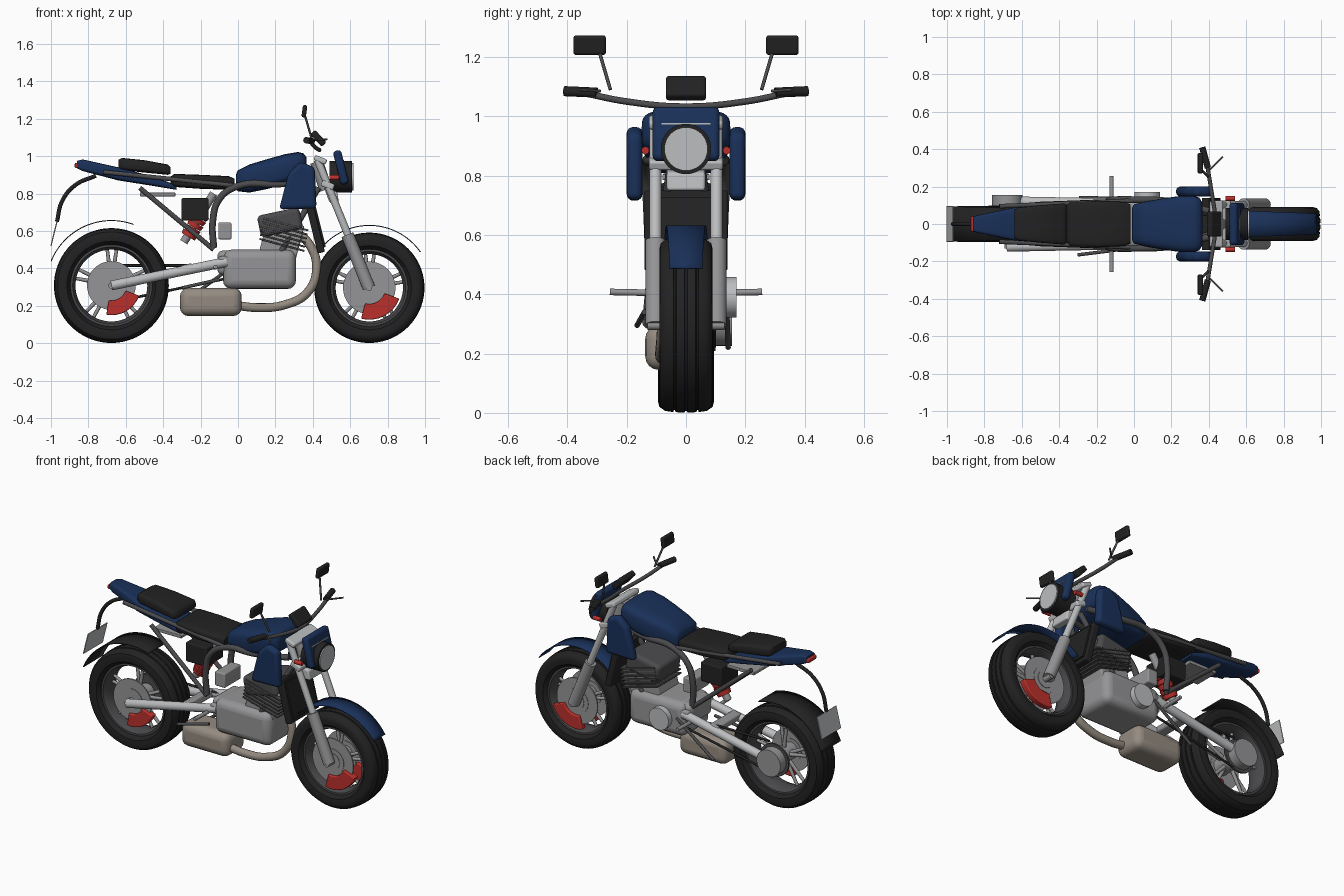
import bpy, bmesh, math
from mathutils import Vector, Matrix

if "Cube" in bpy.data.objects:
    bpy.data.objects.remove(bpy.data.objects["Cube"])

def mat(name, c):
    m = bpy.data.materials.new(name)
    m.diffuse_color = (*c, 1)
    m.use_nodes = True
    m.node_tree.nodes["Principled BSDF"].inputs["Base Color"].default_value = m.diffuse_color
    return m

BLUE = mat("blue_paint", (0.010, 0.030, 0.1))
BLACK = mat("black", (0.016, 0.016, 0.017))
DARK = mat("dark_grey", (0.07, 0.07, 0.075))
STEEL = mat("steel", (0.3, 0.3, 0.31))
RED = mat("red", (0.5, 0.03, 0.025))
WARM = mat("exhaust_metal", (0.3, 0.26, 0.22))
LIGHT = mat("light_metal", (0.5, 0.51, 0.52))

def finish(name, bm, m, bevel=0, angle=40):
    bmesh.ops.recalc_face_normals(bm, faces=bm.faces)
    me = bpy.data.meshes.new(name)
    bm.to_mesh(me)
    bm.free()
    o = bpy.data.objects.new(name, me)
    bpy.context.collection.objects.link(o)
    me.materials.append(m)
    if bevel:
        b = o.modifiers.new("bevel", 'BEVEL')
        b.width, b.segments = bevel, 4
    bpy.ops.object.select_all(action='DESELECT')
    o.select_set(True)
    bpy.context.view_layer.objects.active = o
    bpy.ops.object.shade_smooth_by_angle(angle=math.radians(angle))
    return o

def box(name, c, size, m, bevel=0.01, tilt=0):
    # tilt: degrees about y, positive lowers the front (+x) end
    bm = bmesh.new()
    bmesh.ops.create_cube(bm, size=1, matrix=Matrix.Translation(c) @ Matrix.Rotation(math.radians(tilt), 4, 'Y')
                          @ Matrix.Diagonal((*size, 1)))
    return finish(name, bm, m, bevel)

def rod(name, a, b, r, m, r2=None, n=20):
    a, b = Vector(a), Vector(b)
    bm = bmesh.new()
    q = (b - a).to_track_quat('Z', 'Y').to_matrix().to_4x4()
    bmesh.ops.create_cone(bm, cap_ends=True, segments=n, radius1=r, radius2=r2 or r, depth=(b - a).length,
                          matrix=Matrix.Translation((a + b) / 2) @ q)
    return finish(name, bm, m)

def tube(name, pts, r, m):
    cu = bpy.data.curves.new(name, 'CURVE')
    cu.dimensions, cu.bevel_depth, cu.bevel_resolution, cu.use_fill_caps = '3D', r, 4, True
    cu.resolution_u = 8
    s = cu.splines.new('BEZIER')
    s.bezier_points.add(len(pts) - 1)
    for p, co in zip(s.bezier_points, pts):
        p.co, p.handle_left_type, p.handle_right_type = co, 'AUTO', 'AUTO'
    o = bpy.data.objects.new(name, cu)
    bpy.context.collection.objects.link(o)
    cu.materials.append(m)
    return o

def lathe(name, c, prof, m, n=64):
    # closed (radius, y) profile spun about the y axis
    bm = bmesh.new()
    rings = [[bm.verts.new((c[0] + r * math.cos(t), c[1] + y, c[2] + r * math.sin(t))) for r, y in prof]
             for t in (2 * math.pi * i / n for i in range(n))]
    k = len(prof)
    for i in range(n):
        for j in range(k):
            bm.faces.new((rings[i][j], rings[i][(j + 1) % k], rings[(i + 1) % n][(j + 1) % k], rings[(i + 1) % n][j]))
    return finish(name, bm, m)

def prism(name, pts, y0, y1, m, bevel=0.01):
    bm = bmesh.new()
    f = bm.faces.new([bm.verts.new((x, y0, z)) for x, z in pts])
    g = bmesh.ops.extrude_face_region(bm, geom=[f])
    bmesh.ops.translate(bm, vec=(0, y1 - y0, 0), verts=[v for v in g['geom'] if isinstance(v, bmesh.types.BMVert)])
    return finish(name, bm, m, bevel)

def loft(name, secs, m, e=0.5, n=32):
    # sections along x: (x, low z, high z, half width), rounded-box outline
    bm = bmesh.new()
    sp = lambda v: math.copysign(abs(v) ** e, v)
    rings = [[bm.verts.new((x, w * sp(math.cos(t)), (a + b) / 2 + (b - a) / 2 * sp(math.sin(t))))
              for t in (2 * math.pi * i / n for i in range(n))] for x, a, b, w in secs]
    for p, q in zip(rings, rings[1:]):
        for i in range(n):
            bm.faces.new((p[i], p[(i + 1) % n], q[(i + 1) % n], q[i]))
    bm.faces.new(rings[0])
    bm.faces.new(rings[-1])
    return finish(name, bm, m, angle=60)

def fender(name, c, r, a0, a1, w0, w1, m, n=24):
    bm = bmesh.new()
    rows = []
    for i in range(n + 1):
        t, w = math.radians(a0 + (a1 - a0) * i / n), w0 + (w1 - w0) * i / n
        rows.append([bm.verts.new((c[0] + r * math.cos(t), u * w, c[2] + r * math.sin(t))) for u in (-1, 0, 1)])
    for p, q in zip(rows, rows[1:]):
        for i in range(2):
            bm.faces.new((p[i], p[i + 1], q[i + 1], q[i]))
    o = finish(name, bm, m)
    o.modifiers.new("thickness", 'SOLIDIFY').thickness = 0.005

# Wheels: tyre with grooves, rim, hub and five split spokes
def wheel(pre, c, R, w):
    half = [(R - .095, w * .62), (R - .07, w * .95), (R - .04, w), (R - .02, w * .95), (R - .006, w * .75)]
    groove = lambda y: [(R - .002, y + .005), (R - .008, y + .003), (R - .008, y - .003), (R - .002, y - .005)]
    prof = half + groove(w * .42) + [(R, w * .2), (R, .005), (R - .006, .003), (R - .006, -.003), (R, -.005), (R, -w * .2)]
    prof += groove(-w * .42) + [(r, -y) for r, y in reversed(half)]
    lathe(pre + "_tyre", c, prof, BLACK, 72)
    ri = R - .09
    lathe(pre + "_rim", c, [(ri + .006, -w * .7), (ri + .006, w * .7), (ri - .01, w * .7), (ri - .025, w * .3),
                            (ri - .025, -w * .3), (ri - .01, -w * .7)], DARK)
    rod(pre + "_hub", (c[0], -.075, c[2]), (c[0], .075, c[2]), .05, STEEL, n=32)
    for i in range(5):
        for s in (-1, 1):
            a, b = 2 * math.pi * i / 5 + .3 + s * .08, 2 * math.pi * i / 5 + .3 + s * .13
            rod(f"{pre}_spoke_{i}_{s}", (c[0] + .04 * math.cos(a), s * .006, c[2] + .04 * math.sin(a)),
                (c[0] + (ri - .015) * math.cos(b), s * .006, c[2] + (ri - .015) * math.sin(b)), .012, STEEL, .009, 10)

def brake(pre, c, y, r, a0, a1):
    lathe(pre + "_disc", (c[0], y, c[2]), [(r, -.004), (r, .004), (r * .5, .004), (r * .5, -.004)], STEEL)
    lathe(pre + "_disc_carrier", (c[0], y, c[2]), [(r * .55, -.007), (r * .55, .007), (.02, .007), (.02, -.007)], STEEL)
    arc = [math.radians(a0 + (a1 - a0) * i / 8) for i in range(9)]
    pts = [(c[0] + r * 1.22 * math.cos(t), c[2] + r * 1.22 * math.sin(t)) for t in arc]
    pts += [(c[0] + r * .62 * math.cos(t), c[2] + r * .62 * math.sin(t)) for t in reversed(arc)]
    prism(pre + "_caliper", pts, y - .02, y + .02, RED, .006)

FW, RW = (.702, 0, .296), (-.677, 0, .308)
wheel("front", FW, .295, .09)
wheel("rear", RW, .307, .095)
for s in (-1, 1):
    brake(f"front_brake_{s}", FW, s * .065, .14, -105, -20)
brake("rear_brake", RW, -.07, .13, -100, -20)
rod("rear_hub_cover", (-.677, .09, .308), (-.677, .155, .308), .082, STEEL, n=40)
for c, n in ((FW, "front"), (RW, "rear")):
    rod(n + "_axle", (c[0], -.13, c[2]), (c[0], .13, c[2]), .016, STEEL)
fender("front_fender", FW, .336, 35, 135, .055, .076, BLUE)
fender("rear_fender", RW, .35, 70, 158, .085, .095, BLACK)

# Fork, clamps, radiator shrouds, mirrors and other paired parts
for s in (-1, 1):
    y = s * .103
    rod(f"fork_upper_{s}", (.425, y, .98), (.60, y, .55), .02, LIGHT)
    rod(f"fork_lower_{s}", (.585, y, .58), (.70, y, .296), .034, STEEL)
    rod(f"swingarm_{s}", (-.06, s * .11, .435), (-.677, s * .122, .308), .026, LIGHT)
    tube(f"main_frame_{s}", [(.40, s * .07, .86), (.2, s * .12, .85), (.0, s * .13, .84), (-.1, s * .13, .77),
                             (-.135, s * .125, .65), (-.13, s * .12, .51)], .018, DARK)
    rod(f"seat_rail_{s}", (0, s * .125, .84), (-.72, s * .095, .915), .012, DARK)
    rod(f"seat_brace_{s}", (-.525, s * .105, .83), (-.13, s * .12, .5), .013, DARK)
    rod(f"down_tube_{s}", (.43, s * .05, .83), (.22, s * .1, .47), .016, DARK)
    prism(f"shroud_{s}", [(.27, .91), (.335, .97), (.41, .94), (.42, .72), (.22, .715)], s * .147, s * .2, BLUE, .022)
    rod(f"foot_peg_{s}", (-.12, s * .12, .405), (-.12, s * .257, .408), .011, STEEL)
    rod(f"turn_signal_{s}", (.49, s * .137, .885), (.54, s * .137, .885), .013, RED)
    rod(f"grip_{s}", (.395, s * .3, 1.08), (.365, s * .41, 1.085), .017, BLACK)
    rod(f"lever_{s}", (.405, s * .29, 1.085), (.475, s * .36, 1.09), .005, DARK)
    rod(f"mirror_stem_{s}", (.395, s * .255, 1.09), (.36, s * .29, 1.21), .006, DARK)
    box(f"mirror_{s}", (.355, s * .325, 1.24), (.024, .11, .066), BLACK, .01, 8)
box("top_clamp", (.44, 0, .98), (.07, .25, .03), LIGHT, .01, 22)
box("lower_clamp", (.48, 0, .845), (.07, .25, .035), LIGHT, .01, 22)
prism("clamp_cover", [(.46, .83), (.53, .81), (.54, .75), (.49, .75)], -.065, .065, LIGHT)
rod("steering_head", (.42, 0, .97), (.47, 0, .82), .035, STEEL)
tube("handlebar", [(.385, -.35, 1.08), (.41, -.2, 1.05), (.435, 0, 1.033), (.41, .2, 1.05), (.385, .35, 1.08)], .011, DARK)
box("display", (.43, 0, 1.095), (.09, .135, .035), BLACK, .01, 48)

# Headlight and nose fairing
def x_disc(name, x0, x1, r, m):
    rod(name, (x0, 0, .89), (x1, 0, .89), r, m, n=48)
x_disc("headlight_shell", .49, .61, .085, BLACK)
x_disc("headlight_lens", .60, .617, .073, LIGHT)
box("nose_fairing", (.55, 0, .94), (.045, .225, .185), BLUE, .018, -14)
box("nose_stripe", (.562, 0, .975), (.012, .165, .006), LIGHT, .001)

# Tank, seats and tail
loft("fuel_tank", [(-.012, .825, .90, .085), (0, .812, .925, .105), (.06, .805, .955, .12), (.16, .825, .985, .138),
                   (.25, .85, 1.01, .15), (.32, .875, 1.022, .15), (.35, .89, 1.015, .14), (.365, .91, .995, .115)], BLUE)
loft("rider_seat", [(-.36, .85, .89, .1), (-.34, .835, .905, .118), (-.2, .825, .9, .125), (-.05, .82, .893, .118),
                    (-.02, .83, .88, .105)], BLACK, .4)
loft("passenger_seat", [(-.64, .935, .98, .075), (-.62, .925, .99, .088), (-.5, .912, .978, .1), (-.375, .9, .955, .11),
                        (-.36, .905, .94, .1)], BLACK, .4)
loft("tail", [(-.86, .935, .975, .04), (-.83, .92, .982, .048), (-.64, .87, .94, .088), (-.45, .84, .89, .105),
              (-.33, .82, .845, .1)], BLUE, .4)
box("tail_light", (-.863, 0, .95), (.02, .08, .026), RED, .006)
tube("plate_bracket", [(-.76, 0, .895), (-.87, 0, .845), (-.94, 0, .76), (-.968, 0, .65)], .011, BLACK)
box("number_plate", (-.984, 0, .585), (.006, .19, .135), LIGHT, .001, 14)
box("tail_tray", (-.43, 0, .795), (.19, .16, .02), STEEL, .004)

# Engine: crankcase, finned barrel, head, radiator and exhaust
box("crankcase", (.115, 0, .395), (.39, .27, .21), STEEL, .045)
box("gearbox", (-.03, 0, .43), (.16, .22, .13), STEEL, .03)
rod("clutch_cover", (.07, .1, .39), (.07, .17, .39), .068, LIGHT, n=40)
for i in range(6):
    box(f"cooling_fin_{i}", (.235 + .004 * i, 0, .525 + .022 * i), (.25, .24, .01), DARK, .002, 15)
box("cylinder", (.235, 0, .56), (.2, .2, .19), STEEL, .01, 15)
box("cylinder_head", (.225, 0, .645), (.23, .23, .12), DARK, .025, -12)
box("radiator", (.413, 0, .615), (.04, .28, .27), BLACK, .006, -14)
box("radiator_core", (.437, 0, .62), (.012, .24, .22), BLACK, .002, -14)
tube("exhaust_pipe", [(.3, -.05, .6), (.38, -.06, .53), (.42, -.07, .40), (.37, -.075, .27), (.25, -.08, .205),
                      (.1, -.08, .19), (0, -.08, .2)], .024, WARM)
box("muffler", (-.145, -.04, .22), (.33, .195, .15), WARM, .045)

# Rear shock, boxes, chain and controls
rod("shock_body", (-.13, 0, .8), (-.29, 0, .54), .022, STEEL)
for i in range(5):
    t = i / 4
    p = Vector((-.2 - .06 * t, 0, .68 - .1 * t))
    d = Vector((-.06, 0, -.1)).normalized() * .013
    rod(f"shock_spring_{i}", p - d, p + d, .045, RED, .04)
box("battery_box", (-.23, 0, .715), (.145, .17, .12), BLACK, .008)
box("regulator", (-.07, 0, .6), (.07, .16, .09), STEEL, .008)
box("swingarm_pivot", (-.07, 0, .435), (.07, .26, .06), STEEL, .015)
box("swingarm_bridge", (-.27, 0, .4), (.06, .24, .045), STEEL, .012, -12)
rod("chain_upper", (-.64, .095, .415), (-.04, .095, .415), .007, BLACK)
rod("chain_lower", (-.64, .095, .225), (-.04, .095, .35), .007, BLACK)
rod("sprocket", (-.677, .088, .308), (-.677, .1, .308), .1, DARK, n=40)
rod("side_stand", (-.03, .135, .41), (-.29, .142, .22), .009, DARK)
rod("brake_pedal", (-.1, -.14, .34), (-.3, -.165, .295), .009, DARK)

# Turn curve tubes into meshes
bpy.ops.object.select_all(action='DESELECT')
for o in [o for o in bpy.data.objects if o.type == 'CURVE']:
    o.select_set(True)
    bpy.context.view_layer.objects.active = o
bpy.ops.object.convert(target='MESH')
